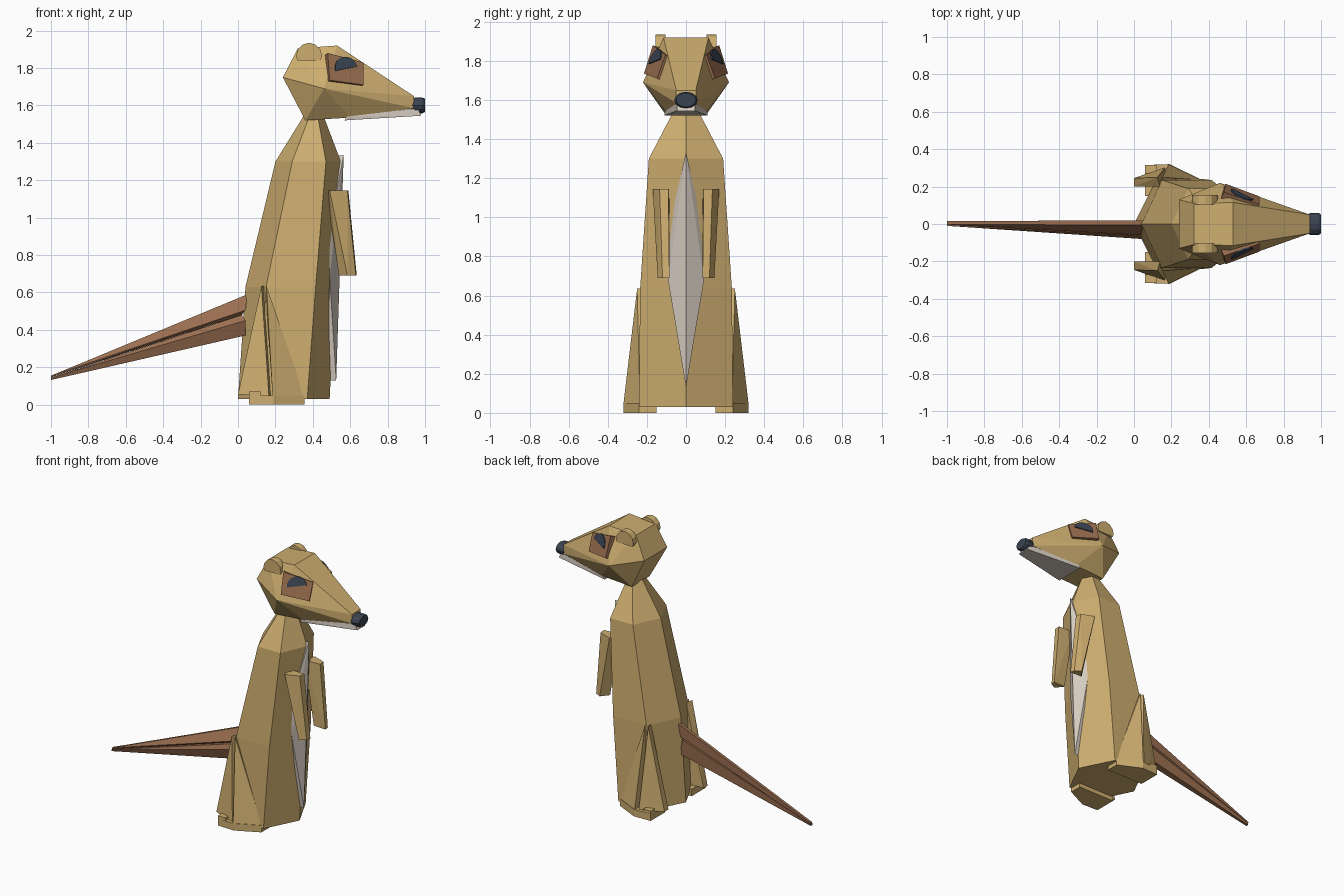
import bpy, bmesh, math
from mathutils import Vector

if "Cube" in bpy.data.objects:
    bpy.data.objects.remove(bpy.data.objects["Cube"])


def material(name, rgb):
    m = bpy.data.materials.new(name)
    lin = [((c / 255 + 0.055) / 1.055) ** 2.4 for c in rgb]
    m.diffuse_color = (*lin, 1)
    m.use_nodes = True
    m.node_tree.nodes["Principled BSDF"].inputs["Base Color"].default_value = m.diffuse_color
    return m


TAN = material("tan fur", (206, 174, 112))
BROWN = material("brown fur", (154, 110, 80))
CREAM = material("cream fur", (214, 204, 192))
SLATE = material("dark slate", (58, 68, 82))


def finish(name, bm, mat):
    bmesh.ops.recalc_face_normals(bm, faces=bm.faces)
    me = bpy.data.meshes.new(name)
    bm.to_mesh(me)
    bm.free()
    me.materials.append(mat)
    ob = bpy.data.objects.new(name, me)
    bpy.context.collection.objects.link(ob)
    return ob


def hull(name, pts, mat, side=1):
    """Faceted convex solid; side=-1 mirrors it across y."""
    bm = bmesh.new()
    for x, y, z in pts:
        bm.verts.new((x, y * side, z))
    res = bmesh.ops.convex_hull(bm, input=bm.verts)
    loose = [v for v in bm.verts if not v.link_faces]
    bmesh.ops.delete(bm, geom=loose, context='VERTS')
    bmesh.ops.dissolve_limit(bm, angle_limit=0.02, verts=bm.verts, edges=bm.edges)
    return finish(name, bm, mat)


def loft(name, rings, mat):
    """Closed solid through equal-sized rings of points."""
    bm = bmesh.new()
    rows = [[bm.verts.new(p) for p in r] for r in rings]
    n = len(rows[0])
    for a, b in zip(rows, rows[1:]):
        for i in range(n):
            j = (i + 1) % n
            bm.faces.new((a[i], a[j], b[j], b[i]))
    bm.faces.new(rows[0])
    bm.faces.new(rows[-1])
    return finish(name, bm, mat)


def both(pts):
    return pts + [(x, -y, z) for x, y, z in pts]


# Body: six-sided upright loft, a corner at the front and back
def hexagon(z, back, rear, fore, front, w):
    return [(front, 0, z), (fore, w, z), (rear, w, z),
            (back, 0, z), (rear, -w, z), (fore, -w, z)]


loft("body", [hexagon(0.03, 0.0, 0.12, 0.37, 0.49, 0.24),
              hexagon(0.63, 0.04, 0.15, 0.415, 0.52, 0.235),
              hexagon(1.30, 0.20, 0.29, 0.47, 0.55, 0.19),
              hexagon(1.55, 0.355, 0.385, 0.425, 0.455, 0.06)], TAN)

# Belly: ridged pale patch
hull("belly", both([(0.49, 0.085, 0.95), (0.49, 0.092, 0.68)]) +
     [(0.565, 0, 1.335), (0.53, 0, 1.33), (0.548, 0, 0.82),
      (0.525, 0, 0.13), (0.48, 0, 0.13)], CREAM)

# Head: faceted wedge, flat crown, tapering to the muzzle
hull("head", both([(0.32, 0.11, 1.905), (0.53, 0.115, 1.92),
                   (0.46, 0.22, 1.69), (0.24, 0.13, 1.75),
                   (0.36, 0.10, 1.52), (0.60, 0.10, 1.535),
                   (0.94, 0.05, 1.65), (0.94, 0.05, 1.585)]), TAN)

# Jaw
hull("jaw", both([(0.57, 0.11, 1.52), (0.58, 0.11, 1.54),
                  (0.98, 0.045, 1.545), (0.96, 0.045, 1.585)]), CREAM)

# Nose: short twelve-sided stub
nose = [[(x, 0.06 * s * math.cos(a), 1.6 + 0.042 * s * math.sin(a))
         for a in [math.tau * i / 12 for i in range(12)]]
        for x, s in ((0.925, 0.8), (0.945, 1), (0.985, 1), (1.0, 0.85))]
loft("nose", nose, SLATE)

# Tail: two tapering strands with a groove between
hull("tail_upper", [(0.05, 0.02, 0.59), (0.05, -0.005, 0.59), (0.04, -0.06, 0.505),
                    (0.02, -0.03, 0.48), (0.03, 0.02, 0.50),
                    (-1.0, 0.015, 0.155), (-1.0, -0.003, 0.155),
                    (-1.0, 0.0, 0.146), (-1.0, 0.015, 0.146)], BROWN)
hull("tail_lower", [(0.02, 0.015, 0.48), (0.02, -0.06, 0.48), (0.04, -0.08, 0.45),
                    (0.04, -0.05, 0.37), (0.04, 0.01, 0.37),
                    (-1.0, 0.015, 0.144), (-1.0, -0.01, 0.144),
                    (-1.0, -0.005, 0.132), (-1.0, 0.012, 0.132)], BROWN)

for side, tag in ((1, "left"), (-1, "right")):
    # Front arm: twisted tapering box
    hull(tag + "_arm", [(0.59, 0.09, 1.145), (0.585, 0.135, 1.145),
                        (0.49, 0.17, 1.145), (0.47, 0.085, 1.145),
                        (0.635, 0.085, 0.69), (0.63, 0.12, 0.69),
                        (0.585, 0.145, 0.69), (0.54, 0.09, 0.69)], TAN, side)

    # Thigh: two wedges meeting in a cleft
    hull(tag + "_thigh_rear", [(0.125, 0.25, 0.635), (0.14, 0.20, 0.635),
                               (0.0, 0.20, 0.055), (0.0, 0.245, 0.055),
                               (0.07, 0.27, 0.05), (0.165, 0.30, 0.05),
                               (0.18, 0.20, 0.05)], TAN, side)
    hull(tag + "_thigh_front", [(0.152, 0.25, 0.635), (0.145, 0.20, 0.635),
                                (0.185, 0.32, 0.045), (0.36, 0.235, 0.035),
                                (0.185, 0.20, 0.045)], TAN, side)

    # Foot with a small heel tab
    hull(tag + "_foot", [(x, y, z) for z in (0.0, 0.05) for x, y in
                         ((0.06, 0.15), (0.06, 0.315), (0.19, 0.32),
                          (0.355, 0.24), (0.355, 0.15))], TAN, side)
    hull(tag + "_heel", [(x, y, z) for x in (0.06, 0.12) for y in (0.27, 0.315)
                         for z in (0.04, 0.07)], TAN, side)

    # Ear: half round plate
    arc = [(0.38 + 0.07 * math.cos(a), 1.86 + 0.075 * math.sin(a))
           for a in [math.pi * i / 6 for i in range(7)]]
    hull(tag + "_ear", [(x, y, z) for y in (0.105, 0.155)
                        for x, z in arc + [(0.32, 1.84), (0.44, 1.84)]], TAN, side)

    # Eye patch: tilted slab on the cheek
    quad = [Vector(p) for p in ((0.48, 0.17, 1.88), (0.67, 0.105, 1.83),
                                (0.67, 0.148, 1.71), (0.49, 0.215, 1.735))]
    nrm = (quad[1] - quad[3]).cross(quad[2] - quad[0]).normalized()
    if nrm.y < 0:
        nrm = -nrm
    hull(tag + "_eye_patch", quad + [p - nrm * 0.04 for p in quad], BROWN, side)

    # Eye: dark half disc on the patch
    u = (quad[1] - quad[0]).normalized()
    v = nrm.cross(u)
    if v.z < 0:
        v = -v
    mid = sum(quad, Vector()) / 4 + v * 0.008
    eye = []
    for i in range(9):
        a = math.pi * i / 8 + 0.45
        p = mid + u * 0.066 * math.cos(a) + v * 0.066 * math.sin(a)
        eye += [p - nrm * 0.002, p + nrm * 0.007]
    hull(tag + "_eye", eye, SLATE, side)
